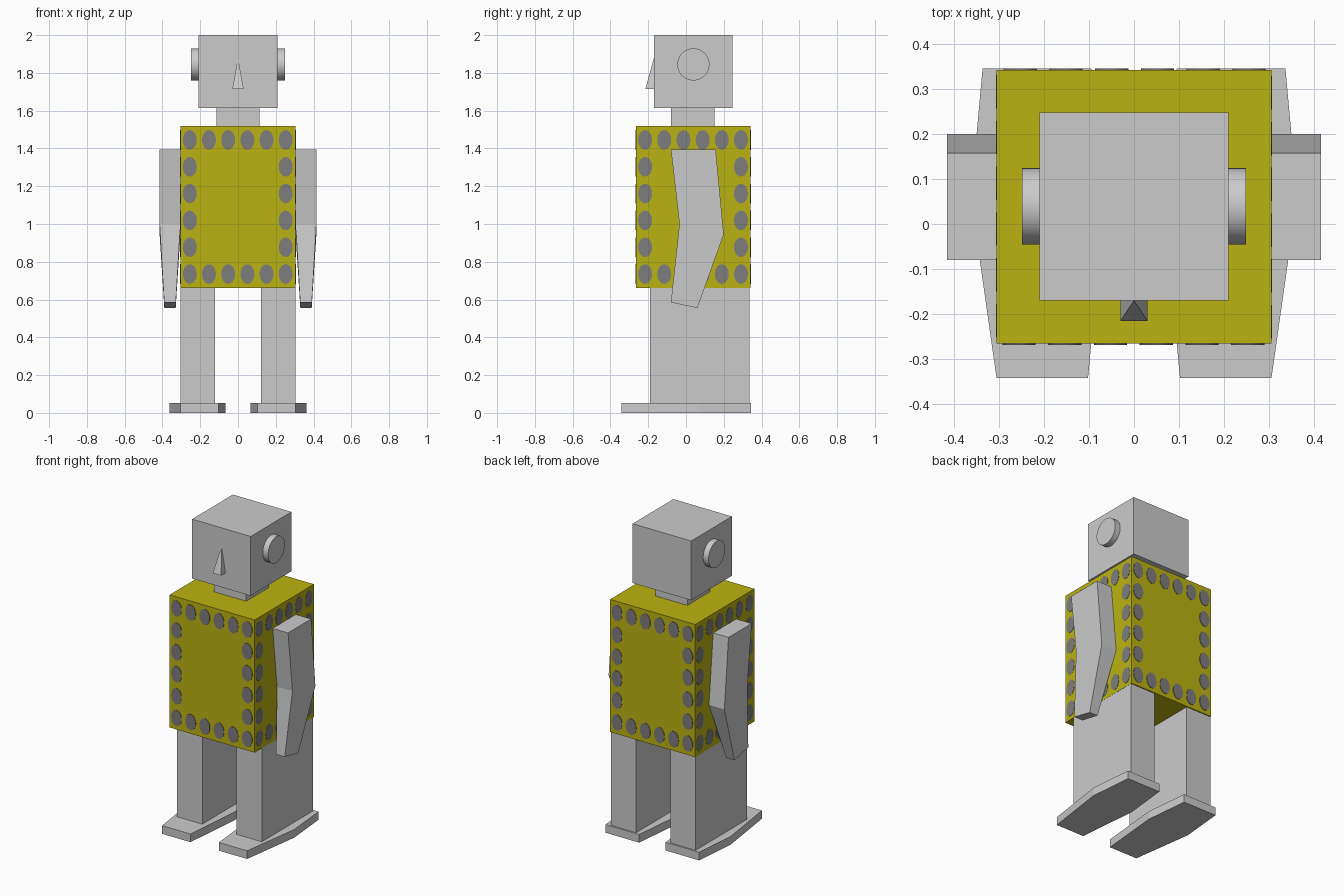
import bpy
import bmesh
from math import pi
from mathutils import Matrix, Vector

cube = bpy.data.objects.get("Cube")
if cube:
    bpy.data.objects.remove(cube, do_unlink=True)


def material(name, colour):
    mat = bpy.data.materials.new(name)
    mat.use_nodes = True
    mat.diffuse_color = (*colour, 1)
    bsdf = mat.node_tree.nodes["Principled BSDF"]
    bsdf.inputs["Base Color"].default_value = (*colour, 1)
    bsdf.inputs["Roughness"].default_value = 0.7
    return mat


grey = material("light grey", (0.6, 0.6, 0.6))
yellow = material("mustard yellow", (0.5, 0.45, 0.006))
rivet_grey = material("rivet grey", (0.205, 0.205, 0.205))


def finish(bm, name, mat):
    bmesh.ops.recalc_face_normals(bm, faces=bm.faces)
    mesh = bpy.data.meshes.new(name)
    bm.to_mesh(mesh)
    bm.free()
    mesh.materials.append(mat)
    obj = bpy.data.objects.new(name, mesh)
    bpy.context.collection.objects.link(obj)
    return obj


def loft(name, near, far, mat):
    """Solid joining two matching outlines."""
    bm = bmesh.new()
    a = [bm.verts.new(p) for p in near]
    b = [bm.verts.new(p) for p in far]
    bm.faces.new(a)
    bm.faces.new(b)
    for i in range(len(a)):
        j = (i + 1) % len(a)
        bm.faces.new((a[i], a[j], b[j], b[i]))
    return finish(bm, name, mat)


def box(name, low, high, mat):
    (x0, y0, z0), (x1, y1, z1) = low, high
    outline = [(x0, y0), (x1, y0), (x1, y1), (x0, y1)]
    return loft(name, [(x, y, z0) for x, y in outline],
                [(x, y, z1) for x, y in outline], mat)


# Torso, neck and head
box("torso", (-0.305, -0.265, 0.66), (0.305, 0.342, 1.52), yellow)
box("neck", (-0.115, -0.08, 1.52), (0.115, 0.15, 1.615), grey)
box("head", (-0.21, -0.17, 1.615), (0.21, 0.247, 2.0), grey)

# Nose: pyramid whose tip lies on the face
bm = bmesh.new()
base = [bm.verts.new((x, y, 1.715)) for x, y in
        ((-0.03, -0.17), (0.03, -0.17), (0.03, -0.215), (-0.03, -0.215))]
tip = bm.verts.new((0, -0.17, 1.88))
bm.faces.new(base)
for i in range(4):
    bm.faces.new((base[i], base[(i + 1) % 4], tip))
finish(bm, "nose", grey)

# Arm profile: (y, z, x inset of the taper)
arm = [(-0.08, 1.395, 0), (0.157, 1.395, 0), (0.2, 0.945, 0),
       (0.06, 0.555, 0.025), (-0.08, 0.585, 0.024), (-0.035, 1.0, 0)]

# Foot outline, wide at the middle
foot = [(0.102, -0.342), (0.305, -0.342), (0.362, 0.06),
        (0.336, 0.345), (0.095, 0.345), (0.065, 0.06)]

for side, s in (("left", 1), ("right", -1)):
    # Ears
    bm = bmesh.new()
    place = (Matrix.Translation((s * 0.229, 0.039, 1.845))
             @ Matrix.Rotation(pi / 2, 4, "Y"))
    bmesh.ops.create_cone(bm, cap_ends=True, segments=40, radius1=0.085,
                          radius2=0.085, depth=0.038, matrix=place)
    ear = finish(bm, side + "_ear", grey)
    bpy.ops.object.select_all(action="DESELECT")
    ear.select_set(True)
    bpy.context.view_layer.objects.active = ear
    bpy.ops.object.shade_smooth_by_angle()

    # Arms, legs and feet
    loft(side + "_arm", [(s * (0.305 + t), y, z) for y, z, t in arm],
         [(s * (0.415 - t), y, z) for y, z, t in arm], grey)
    box(side + "_leg", (s * 0.123, -0.19, 0.05), (s * 0.304, 0.335, 0.66), grey)
    loft(side + "_foot", [(s * x, y, 0) for x, y in foot],
         [(s * x, y, 0.053) for x, y in foot], grey)

# Oval rivets framing the four walls of the torso
bm = bmesh.new()
centre = Vector((0, 0.0385, 1.09))
for wall in range(4):
    turn = Matrix.Translation(centre) @ Matrix.Rotation(wall * pi / 2, 4, "Z")
    for col in range(6):
        for row in range(6):
            if col in (0, 5) or row in (0, 5):
                spot = Matrix.Translation((-0.255 + col * 0.1015, -0.3045,
                                           -0.355 + row * 0.142))
                shape = (Matrix.Diagonal((0.037, 1, 0.052, 1))
                         @ Matrix.Rotation(pi / 2, 4, "X"))
                bmesh.ops.create_cone(bm, cap_ends=True, segments=20,
                                      radius1=1, radius2=1, depth=0.004,
                                      matrix=turn @ spot @ shape)
finish(bm, "rivets", rivet_grey)
